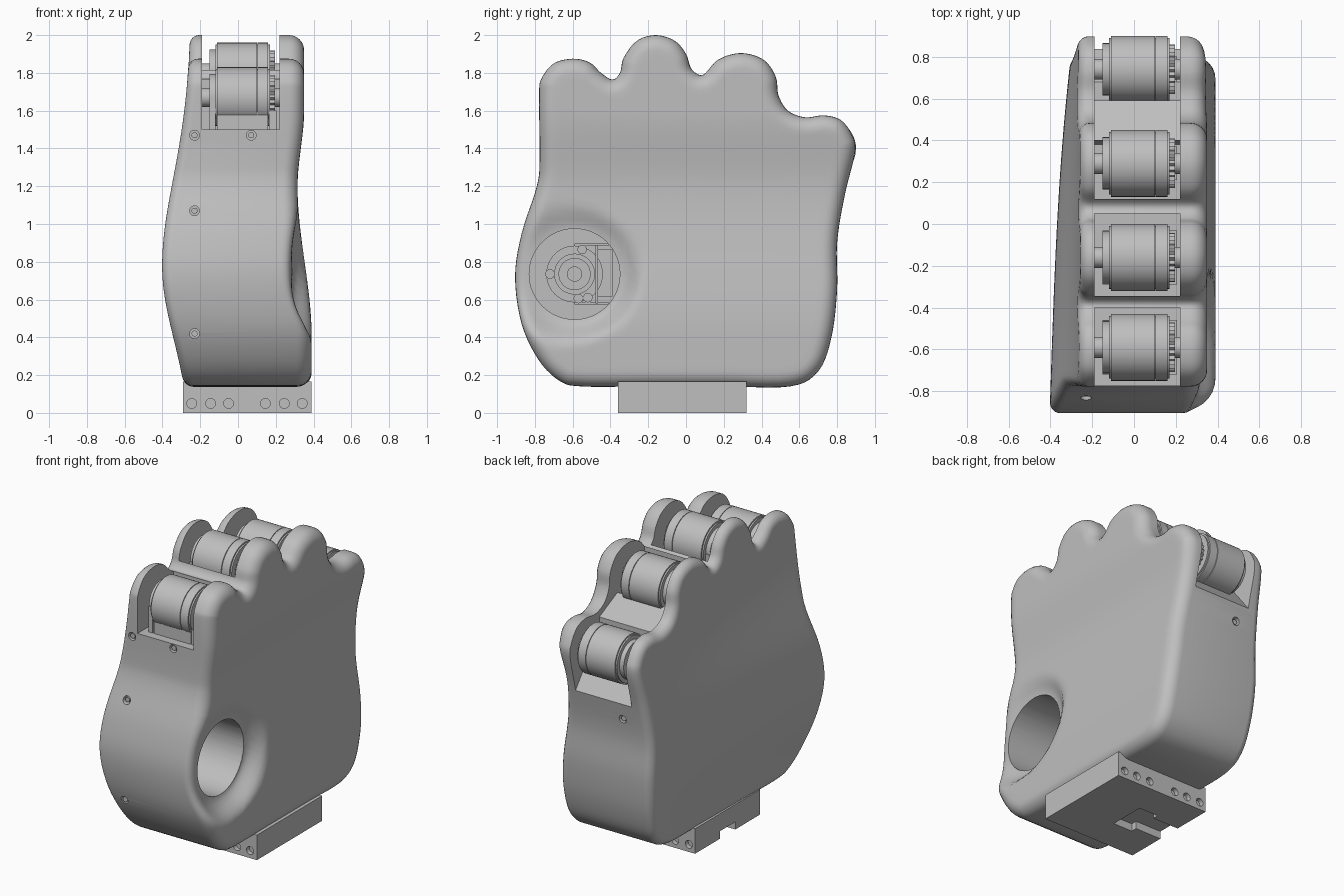
import bpy, bmesh, math
from mathutils import Vector

default = bpy.data.objects.get("Cube")
if default:
    bpy.data.objects.remove(default, do_unlink=True)

grey = bpy.data.materials.new("plain_grey")
grey.use_nodes = True
colour = (0.52, 0.52, 0.52, 1)
grey.diffuse_color = colour
grey.node_tree.nodes["Principled BSDF"].inputs["Base Color"].default_value = colour


# ---------- helpers ----------
def finish(bm, name, angle=35):
    bm.normal_update()
    bmesh.ops.recalc_face_normals(bm, faces=bm.faces)
    mesh = bpy.data.meshes.new(name)
    bm.to_mesh(mesh)
    bm.free()
    mesh.materials.append(grey)
    obj = bpy.data.objects.new(name, mesh)
    bpy.context.collection.objects.link(obj)
    smooth(obj, angle)
    return obj


def smooth(obj, angle=35):
    bpy.ops.object.select_all(action='DESELECT')
    obj.select_set(True)
    bpy.context.view_layer.objects.active = obj
    bpy.ops.object.shade_smooth_by_angle(angle=math.radians(angle))


def add_box(bm, x, y, z):
    made = bmesh.ops.create_cube(bm, size=1)["verts"]
    for v in made:
        v.co = [lo + (c + 0.5) * (hi - lo) for c, (lo, hi) in zip(v.co, (x, y, z))]


def add_rod(bm, axis, start, end, a, b, radius, sides=32):
    """Cylinder along x (a, b = y, z) or along y (a, b = x, z)."""
    made = bmesh.ops.create_cone(bm, cap_ends=True, segments=sides, radius1=radius,
                                 radius2=radius, depth=abs(end - start))["verts"]
    mid = (start + end) / 2
    for v in made:
        p, q, r = v.co
        v.co = (mid + r, a + p, b + q) if axis == 'x' else (a + p, mid + r, b + q)


def add_prism(bm, points, x0, x1):
    face = bm.faces.new([bm.verts.new((x0, y, z)) for y, z in points])
    new = bmesh.ops.extrude_face_region(bm, geom=[face])["geom"]
    for v in new:
        if isinstance(v, bmesh.types.BMVert):
            v.co.x = x1


def cut(obj, bm):
    cutter = finish(bm, "cutter")
    cutter.hide_render = True
    mod = obj.modifiers.new("cut", 'BOOLEAN')
    mod.operation, mod.solver, mod.object = 'DIFFERENCE', 'EXACT', cutter
    bpy.context.view_layer.objects.active = obj
    bpy.ops.object.modifier_apply(modifier=mod.name)
    bpy.data.objects.remove(cutter, do_unlink=True)
    smooth(obj)


def ease(t):
    t = min(max(t, 0), 1)
    return t * t * (3 - 2 * t)


# ---------- palm shape ----------
outline = [(-.55, .14), (-.2, .14), (.2, .14), (.55, .14), (.7, .22), (.77, .4), (.8, .65),
           (.8, .9), (.84, 1.15), (.895, 1.38), (.88, 1.47), (.82, 1.55), (.73, 1.575),
           (.63, 1.565), (.54, 1.6), (.49, 1.68), (.475, 1.78), (.41, 1.87), (.29, 1.905),
           (.17, 1.87), (.09, 1.79), (.03, 1.82), (0, 1.9), (-.06, 1.97), (-.16, 2),
           (-.26, 1.97), (-.33, 1.88), (-.35, 1.8), (-.39, 1.765), (-.45, 1.8), (-.51, 1.855),
           (-.6, 1.875), (-.7, 1.85), (-.765, 1.77), (-.778, 1.68), (-.775, 1.35),
           (-.79, 1.2), (-.87, .95), (-.905, .72), (-.87, .47), (-.78, .28), (-.67, .17)]
thumb = Vector((-.59, .735))


def spline(points, steps=5):
    pts, out = [Vector(p) for p in points], []
    for i in range(len(pts)):
        a, b, c, d = (pts[(i + k) % len(pts)] for k in (-1, 0, 1, 2))
        for s in range(steps):
            t = s / steps
            out.append(b + (c - a) * (t / 2) + (2 * a - 5 * b + 4 * c - d) * (t * t / 2)
                       + (3 * b - a - 3 * c + d) * (t ** 3 / 2))
    return out


def left_side(p):
    width = .55 if p.y < .78 else .68
    bulge = .15 * math.exp(-((p.y - .78) / width) ** 2)
    # The bulge fades towards the back along a gentle curve
    back = (p.x + .8) / 1.6
    return -.25 - bulge * (1 - .35 * back - .3 * back ** 3)


def right_side(p):
    x = .39 - .075 * ease((p.y - .4) / .8) + .035 * ease((p.y - 1.2) / .4)
    off = p - thumb
    reach = .37 - .2 * min(off.x, 0)
    dish = ease((reach - off.length) / (reach - .245))
    return x + (.285 - x) * dish


def build_palm():
    bm = bmesh.new()
    ring = spline(outline)
    n = len(ring)
    inward = []
    for i in range(n):
        d = (ring[(i + 1) % n] - ring[i - 1]).normalized()
        inward.append(Vector((-d.y, d.x)))
    centre = Vector((0, 1))

    def loop(pts, xs):
        return [bm.verts.new((x, p.x, p.y)) for p, x in zip(pts, xs)]

    def cap(side, sign, radius):
        """Rings from the middle of a broad side out over its rounded edge."""
        rings, rim = [], [p + v * radius for p, v in zip(ring, inward)]
        for k in range(1, 25):
            pts = [centre.lerp(p, k / 24) for p in rim]
            rings.append(loop(pts, [side(p) for p in pts]))
        for k in range(1, 7):
            a = math.pi / 2 * k / 6
            pts = [p + v * radius * (1 - math.sin(a)) for p, v in zip(ring, inward)]
            rings.append(loop(pts, [side(p) - sign * radius * (1 - math.cos(a)) for p in pts]))
        hub = bm.verts.new((side(centre), *centre))
        for i in range(n):
            bm.faces.new((hub, rings[0][i], rings[0][(i + 1) % n]))
        return rings

    left, right = cap(left_side, -1, .05), cap(right_side, 1, .08)
    rings = left + right[::-1]
    for a, b in zip(rings, rings[1:]):
        for i in range(n):
            j = (i + 1) % n
            bm.faces.new((a[i], a[j], b[j], b[i]))
    return finish(bm, "palm")


palm = build_palm()

# Finger slots, then the thumb pocket
slots = bmesh.new()
add_prism(slots, [(-1, 1.5), (-.4, 1.5), (-.4, 2.1), (-1, 2.1)], -.19, .22)
add_prism(slots, [(-.345, 1.6), (.05, 1.6), (.05, 2.1), (-.345, 2.1)], -.19, .22)
add_prism(slots, [(.12, 1.52), (.38, 1.52), (.4, 1.62), (.59, 1.53), (.59, 1.34),
                  (.68, 1.34), (.9, 1.06), (1, 1.06), (1, 2.1), (.12, 2.1)], -.19, .22)
cut(palm, slots)
pocket = bmesh.new()
add_rod(pocket, 'x', -.1, .5, *thumb, .24, 64)
cut(palm, pocket)

# Screw holes with recessed screws: x, z, surface y
screws = [(-.23, 1.47, -.777), (.07, 1.47, -.777), (-.23, 1.07, -.832), (-.23, .42, -.855),
          (-.11, 1.03, .815)]
holes, heads = bmesh.new(), bmesh.new()
for x, z, y in screws:
    out = math.copysign(1, y)
    add_rod(holes, 'y', y - out * .03, y + out * .06, x, z, .026, 20)
    add_rod(heads, 'y', y - out * .04, y - out * .008, x, z, .016, 16)
cut(palm, holes)
finish(heads, "palm_screws")

# ---------- finger motors: y, z, floor height, half width of foot ----------
fingers = {"index": (-.59, 1.67, 1.5, .13), "middle": (-.16, 1.8, 1.6, .13),
           "ring": (.29, 1.7, 1.52, .08), "little": (.74, 1.4, 1.3, .06)}
for name, (y, z, floor, foot) in fingers.items():
    bm = bmesh.new()
    add_rod(bm, 'x', -.11, .1, y, z, .16, 48)
    add_rod(bm, 'x', .104, .16, y, z, .16, 48)
    add_rod(bm, 'x', -.12, .17, y, z, .15, 48)
    add_box(bm, (-.11, .16), (y - foot, y + foot), (floor - .01, z))
    finish(bm, name + "_motor")
    bm = bmesh.new()
    add_rod(bm, 'x', -.15, -.115, y, z, .125)
    add_box(bm, (-.15, -.12), (y - foot, y + foot), (floor - .01, z))
    add_box(bm, (.165, .205), (y - foot, y + foot), (floor - .01, floor + .1))
    add_rod(bm, 'x', -.2, -.14, y, z, .05)
    finish(bm, name + "_bracket")
    # Toothed drive wheel
    bm = bmesh.new()
    teeth = 24
    wheel = []
    for i in range(teeth * 2):
        a, r = math.pi * i / teeth, .105 if i % 2 else .118
        wheel.append((y + r * math.cos(a), z + r * math.sin(a)))
    add_prism(bm, wheel, .165, .195)
    add_rod(bm, 'x', .19, .23, y, z, .05)
    finish(bm, name + "_gear", 20)

# ---------- thumb joint deep inside the pocket ----------
ty, tz = thumb
base = -.11
bm = bmesh.new()
for height, r in ((.1, .15), (.12, .108), (.135, .085), (.15, .04)):
    add_rod(bm, 'x', base, base + height, ty, tz, r, 48)
finish(bm, "thumb_motor")
bm = bmesh.new()
add_box(bm, (base, base + .12), (ty + .11, ty + .125), (tz - .155, tz + .155))
add_box(bm, (base, base + .09), (ty + .125, ty + .2), (tz - .12, tz + .13))
for side in (-1, 1):
    edge = tz + side * .155
    add_box(bm, (base, base + .08), (ty, ty + .18), (edge - .006, edge + .006))
for dy, dz in ((-.13, 0), (.04, .13), (.07, -.125), (.02, -.13)):
    add_rod(bm, 'x', base, base + .13, ty + dy, tz + dz, .025, 20)
finish(bm, "thumb_bracket")

# ---------- wrist mount with a stepped notch underneath ----------
bm = bmesh.new()
add_box(bm, (-.29, .39), (-.36, .32), (0, .165))
wrist = finish(bm, "wrist_mount")
for x, y in (((-.4, -.05), (-.1, .06)), ((-.1, .04), (-.14, .1))):
    bm = bmesh.new()
    add_box(bm, x, y, (-.1, .05))
    cut(wrist, bm)
bm = bmesh.new()
for x in (-.245, -.145, -.05, .145, .245, .34):
    add_rod(bm, 'y', -.4, -.33, x, .05, .026, 20)
    add_rod(bm, 'y', .29, .36, x, .05, .026, 20)
cut(wrist, bm)
